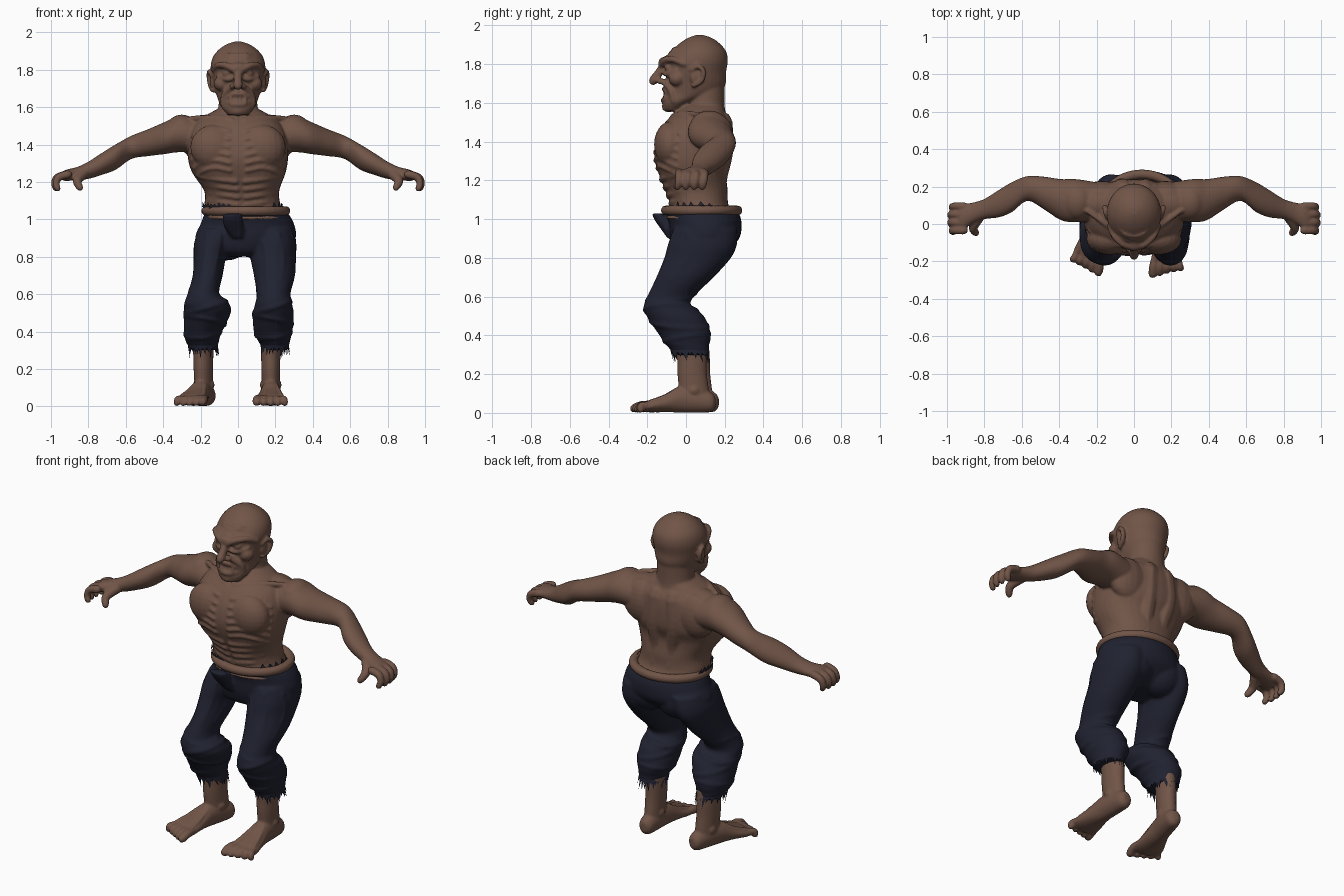
import bpy, bmesh, math, random
from mathutils import Vector, Matrix

random.seed(4)
if "Cube" in bpy.data.objects:
    bpy.data.objects.remove(bpy.data.objects["Cube"])

def material(name, colour):
    m = bpy.data.materials.new(name)
    m.use_nodes = True
    m.diffuse_color = colour
    m.node_tree.nodes["Principled BSDF"].inputs["Base Color"].default_value = colour
    return m

skin = material("brown skin", (0.165, 0.09, 0.064, 1))
cloth = material("dark navy cloth", (0.0145, 0.016, 0.03, 1))

# ---- helpers ----
def spline(keys, t):
    """Smooth value along a list of tuples, t from 0 to 1."""
    f = t * (len(keys) - 1)
    i = min(int(f), len(keys) - 2)
    u = f - i
    a, b, c, d = (keys[min(max(i + k, 0), len(keys) - 1)] for k in (-1, 0, 1, 2))
    return [q + 0.5 * u * (r - p + u * (2 * p - 5 * q + 4 * r - s + u * (3 * (q - r) + s - p)))
            for p, q, r, s in zip(a, b, c, d)]

def ring_point(key, ang, axis="z", power=2.0):
    x, y, z, ra, rb = key
    c, s = math.cos(ang), math.sin(ang)
    a = ra * math.copysign(abs(c) ** (2 / power), c)
    b = rb * math.copysign(abs(s) ** (2 / power), s)
    return Vector({"z": (x + a, y + b, z), "x": (x, y + a, z + b), "y": (x + a, y, z + b)}[axis])

def join_rings(bm, rings):
    """Closed surface over rings of points."""
    rings = [[bm.verts.new(p) for p in ring] for ring in rings]
    for lo, hi in zip(rings, rings[1:]):
        for j in range(len(lo)):
            bm.faces.new((lo[j - 1], lo[j], hi[j], hi[j - 1]))
    bm.faces.new(rings[0])
    bm.faces.new(rings[-1])

def loft(bm, keys, axis="z", power=2.0, sides=36):
    steps = (len(keys) - 1) * 4
    join_rings(bm, [[ring_point(spline(keys, i / steps), math.tau * j / sides, axis, power)
                     for j in range(sides)] for i in range(steps + 1)])

def blob(bm, pos, radii):
    (x, y, z), (a, b, c) = pos, radii
    join_rings(bm, [[ring_point((x, y, z + c * math.sin(v), a * math.cos(v), b * math.cos(v)), math.tau * j / 20)
                     for j in range(20)] for v in (math.pi * k / 12.2 for k in range(-6, 7))])

def chain(bm, pts, r0, r1=None):
    """Round-ended strand through the points, tapering from r0 to r1."""
    r1 = r0 if r1 is None else r1
    n = (len(pts) - 1) * 4
    path = [Vector(spline(pts, i / n)) for i in range(n + 1)]
    tangents = [(path[min(i + 1, n)] - path[max(i - 1, 0)]).normalized() for i in range(n + 1)]
    stations = [(path[0] - tangents[0] * r0 * math.sin(v), tangents[0], r0 * math.cos(v)) for v in (1.4, .8)]
    stations += [(p, t, r0 + (r1 - r0) * i / n) for i, (p, t) in enumerate(zip(path, tangents))]
    stations += [(path[n] + tangents[n] * r1 * math.sin(v), tangents[n], r1 * math.cos(v)) for v in (.8, 1.4)]
    side, rings = tangents[0].orthogonal(), []
    for p, t, r in stations:
        side = (side - t * side.dot(t)).normalized()
        spokes = [math.tau * j / 10 for j in range(10)]
        rings.append([p + r * (side * math.cos(a) + t.cross(side) * math.sin(a)) for a in spokes])
    join_rings(bm, rings)

def on_loft(keys, deg, z, out=0.0, power=2.0):
    """Point on a vertical loft at height z, pushed outwards."""
    k = min((spline(keys, i / 100) for i in range(101)), key=lambda k: abs(k[2] - z))
    return ring_point((k[0], k[1], z, k[3] + out, k[4] + out), math.radians(deg), power=power)

def finish(bm, name, mat, voxel=None, smooth=2):
    bmesh.ops.recalc_face_normals(bm, faces=bm.faces)
    ob = bpy.data.objects.new(name, bpy.data.meshes.new(name))
    bm.to_mesh(ob.data)
    bm.free()
    bpy.context.collection.objects.link(ob)
    if voxel:
        fuse = ob.modifiers.new("fuse", "REMESH")
        fuse.mode, fuse.voxel_size = "VOXEL", voxel
        ob.modifiers.new("soften", "SMOOTH").iterations = smooth
        graph = bpy.context.evaluated_depsgraph_get()
        ob.data = bpy.data.meshes.new_from_object(ob.evaluated_get(graph))
        ob.modifiers.clear()
        ob.data.shade_smooth()
    ob.data.materials.clear()
    ob.data.materials.append(mat)

# ---- torso and neck ----
body = bmesh.new()
torso = [(.045, .08, 1.0, .215, .185), (.025, .07, 1.07, .205, .15), (.02, .055, 1.15, .2, .16),
         (.005, .03, 1.25, .25, .177), (0, .036, 1.33, .268, .2), (0, .045, 1.42, .265, .195),
         (0, .062, 1.5, .235, .17), (0, .075, 1.55, .18, .13), (0, .09, 1.59, .11, .1)]
loft(body, torso, power=2.3)
loft(body, [(0, .1, 1.48, .14, .12), (0, .1, 1.58, .107, .1), (0, .1, 1.72, .1, .1)])
for s in (-1, 1):
    # ribs, belly folds, chest, collar bones and back muscles
    for i in range(6):
        chain(body, [on_loft(torso, -90 + s * a, 1.47 - i * .042 + dz, -.002, 2.3)
                     for a, dz in ((8, 0), (25, .015), (45, 0), (68, -.03))], .012, .009)
    for i in range(4):
        chain(body, [on_loft(torso, -90 + s * a, 1.215 - i * .042 + dz, -.008, 2.3)
                     for a, dz in ((5, -.01), (28, 0), (60, .012))], .02, .012)
    blob(body, (s * .13, -.08, 1.385), (.125, .085, .12))
    chain(body, [(s * .03, -.07, 1.53), (s * .12, -.02, 1.545), (s * .25, .07, 1.54)], .014)
    chain(body, [on_loft(torso, 90 - s * 14, z, -.042, 2.3) for z in (1.08, 1.2, 1.35, 1.5)], .045, .055)
    blob(body, (s * .17, .155, 1.42), (.13, .075, .13))
    blob(body, (s * .16, .11, 1.5), (.14, .08, .06))
    # arm
    loft(body, [(s * x, y, z, a, b) for x, y, z, a, b in (
        (.18, .12, 1.44, .1, .09), (.31, .125, 1.455, .115, .096), (.39, .13, 1.435, .11, .086),
        (.48, .165, 1.41, .088, .072), (.57, .19, 1.385, .066, .062), (.65, .145, 1.335, .08, .068),
        (.72, .11, 1.3, .074, .06), (.8, .08, 1.262, .054, .046), (.86, .06, 1.245, .055, .035),
        (.92, .035, 1.235, .068, .03), (.945, .03, 1.23, .055, .018))], axis="x")
    blob(body, (s * .3, .12, 1.48), (.085, .1, .08))
    blob(body, (s * .57, .22, 1.38), (.045, .035, .04))
    # fingers and thumb
    for i in range(4):
        y, tip = .095 - i * .043, .008 * abs(i - 1.5)
        chain(body, [(s * .91, y, 1.24), (s * (.97 - tip), y, 1.225), (s * (.985 - tip), y - .004, 1.19),
                     (s * (.976 - tip), y - .01, 1.165)], .023, .017)
    chain(body, [(s * .83, .035, 1.24), (s * .86, -.02, 1.205), (s * .845, -.048, 1.17)], .03, .019)

# ---- head ----
loft(body, [(0, -.07, 1.56, .055, .045), (0, -.043, 1.6, .09, .078), (0, .03, 1.65, .11, .14),
            (0, .05, 1.7, .125, .155), (0, .052, 1.76, .139, .155), (0, .056, 1.82, .146, .16),
            (0, .067, 1.87, .133, .138), (0, .07, 1.91, .1, .1), (0, .072, 1.936, .06, .06),
            (0, .07, 1.95, .02, .02)])
chain(body, [(0, -.11, 1.8), (0, -.14, 1.755), (0, -.168, 1.716)], .02, .025)
blob(body, (0, -.09, 1.58), (.04, .035, .028))
blob(body, (0, -.098, 1.812), (.055, .045, .028))
for s in (-1, 1):
    # brow, eye, cheek, nostril and mouth
    chain(body, [(s * .014, -.122, 1.798), (s * .06, -.106, 1.82), (s * .105, -.064, 1.824), (s * .132, -.01, 1.8)], .022, .014)
    blob(body, (s * .055, -.088, 1.78), (.028, .022, .02))
    chain(body, [(s * .025, -.112, 1.755), (s * .06, -.1, 1.748), (s * .105, -.053, 1.765)], .012)
    blob(body, (s * .085, -.045, 1.725), (.045, .045, .04))
    blob(body, (s * .027, -.13, 1.712), (.018, .022, .016))
    chain(body, [(s * .034, -.112, 1.705), (s * .075, -.078, 1.665), (s * .078, -.065, 1.61)], .016)
    chain(body, [(0, -.114, 1.672), (s * .035, -.104, 1.666), (s * .07, -.075, 1.64)], .013)
    chain(body, [(0, -.118, 1.613), (s * .035, -.106, 1.616), (s * .07, -.072, 1.632)], .014)
    for x in (.012, .04):
        chain(body, [(s * x, -.112, 1.622), (s * x, -.112, 1.646)], .009, .006)
    for i in range(3):
        chain(body, [(0, -.096 + i * .014, 1.84 + i * .019), (s * .05, -.082 + i * .014, 1.846 + i * .019),
                     (s * .09, -.045 + i * .016, 1.844 + i * .016)], .008, .006)
    # ear
    chain(body, [(s * .14, .03, 1.77), (s * .152, .06, 1.79), (s * .157, .09, 1.765),
                 (s * .148, .08, 1.715), (s * .135, .04, 1.69)], .013)
    blob(body, (s * .137, .05, 1.735), (.014, .03, .04))
finish(body, "upper_body", skin, .0075)

# ---- trousers ----
trousers, tatters = bmesh.new(), bmesh.new()
loft(trousers, [(.045, .085, 1.03, .225, .19), (.05, .1, .98, .248, .187), (.04, .098, .9, .268, .177),
                (.03, .075, .83, .2, .13), (.03, .07, .8, .12, .08)])
depth = [(.95, .1, .165), (.87, .085, .178), (.8, .06, .172), (.7, -.005, .148), (.6, -.08, .12),
         (.55, -.095, .122), (.5, -.055, .148), (.4, -.005, .132), (.34, .012, .105), (.3, .03, .085)]
width = {.14: [(.18, .12), (.19, .122), (.188, .122), (.195, .11), (.19, .09), (.19, .098),
               (.19, .108), (.187, .103), (.195, .08), (.2, .068)],
         -.06: [(-.11, .1), (-.135, .1), (-.15, .087), (-.162, .08), (-.185, .085), (-.168, .12),
                (-.162, .124), (-.188, .102), (-.19, .085), (-.18, .07)]}
for seat, cols in width.items():
    leg = [(x, y, z, rx, ry) for (x, rx), (z, y, ry) in zip(cols, depth)]
    loft(trousers, leg)
    blob(trousers, (seat, .15, .9), (.13, .115, .12))
    # bunched folds round the knee and calf, creases down the thigh
    for z, tilt, r in ((.6, .03, .013), (.53, -.03, .017), (.46, .025, .016), (.39, -.02, .015), (.35, .015, .012)):
        chain(trousers, [on_loft(leg, a, z + tilt * math.sin(math.radians(a) + z * 9), -.009)
                         for a in range(0, 361, 30)], r)
    for deg in (-120, -75, -30):
        chain(trousers, [on_loft(leg, deg + turn, z, -.003) for z, turn in ((.92, 0), (.8, 12), (.68, 4))], .011, .008)
    # ragged hem
    for a in range(0, 360, 10):
        tip = on_loft(leg, a + random.uniform(-9, 9), .3, .01) - Vector((0, 0, random.uniform(0, .05)))
        tatters.faces.new([tatters.verts.new(v) for v in (on_loft(leg, a - 8, .325), tip, on_loft(leg, a + 8, .325))])
# open fly flap
loft(trousers, [(0, -.075, .9, .03, .02), (-.02, -.1, .95, .05, .03), (-.028, -.125, 1.0, .055, .04),
                (-.028, -.15, 1.03, .05, .025)])
finish(trousers, "trousers", cloth, .009, 3)
# scraps of cloth above the waist
for a in list(range(165, 255, 8)) + list(range(-40, 30, 14)):
    p, q, tip = (on_loft(torso, a + d, z + random.uniform(-.006, .006), .012, 2.3)
                 for d, z in ((-6, 1.062), (6, 1.062), (0, 1.09)))
    tatters.faces.new([tatters.verts.new(v) for v in (p, q, tip)])
finish(tatters, "ragged_cloth", cloth)

# ---- rolled waistband ----
band = bmesh.new()
chain(band, [ring_point((.042, .081, 1.045, .213, .185), math.radians(a)) for a in range(0, 361, 15)], .026)
finish(band, "waistband", skin, .008)

# ---- feet ----
for side, s, x, y, turn in (("left", 1, .175, -.01, 0), ("right", -1, -.196, .01, -15)):
    foot = bmesh.new()
    loft(foot, [(0, .162, .055, .02, .025), (0, .14, .056, .042, .05), (0, .07, .066, .05, .064),
                (0, -.02, .07, .055, .068), (0, -.1, .05, .068, .046), (0, -.17, .036, .083, .033),
                (0, -.215, .028, .08, .022)], axis="y")
    loft(foot, [(0, .05, .05, .05, .085), (0, .05, .12, .048, .078), (0, .042, .2, .05, .076),
                (0, .04, .28, .052, .076), (0, .03, .36, .055, .08)])
    for t in (-1, 1):
        blob(foot, (t * .04, .05, .115), (.018, .028, .025))
    # toes and tendons
    for i in range(5):
        px, r = s * (-.068 + i * .034), .024 - .0025 * min(i, 2)
        chain(foot, [(px * .9, -.18, .04), (px * 1.05, -.22, .038), (px * 1.1, -.256 + .008 * i, r)], r)
        chain(foot, [(px * .4, -.03, .12), (px * .7, -.11, .082), (px * .9, -.18, .058)], .009)
    place = Matrix.Translation((x, y, 0)) @ Matrix.Rotation(math.radians(turn), 4, "Z")
    bmesh.ops.transform(foot, verts=foot.verts, matrix=place)
    finish(foot, side + "_foot", skin, .0075)
